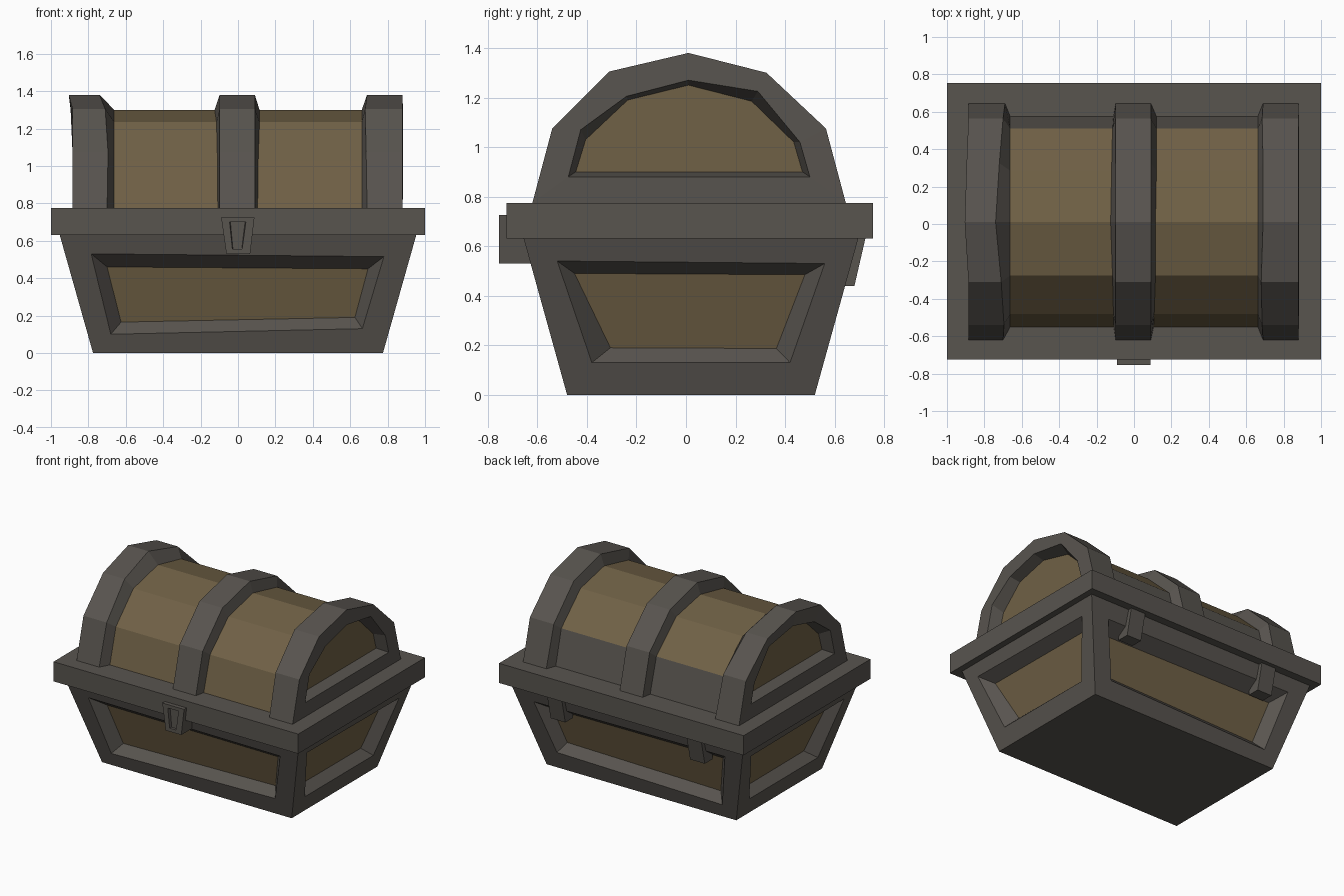
import bpy, bmesh

if "Cube" in bpy.data.objects:
    bpy.data.objects.remove(bpy.data.objects["Cube"])


def material(name, rgb):
    m = bpy.data.materials.new(name)
    m.diffuse_color = (*rgb, 1)
    m.use_nodes = True
    m.node_tree.nodes["Principled BSDF"].inputs["Base Color"].default_value = m.diffuse_color
    return m


GREY = material("dark iron grey", (0.098, 0.089, 0.078))
BROWN = material("wood brown", (0.162, 0.119, 0.061))


def finish(bm, name):
    bmesh.ops.remove_doubles(bm, verts=bm.verts, dist=0.0005)
    bmesh.ops.recalc_face_normals(bm, faces=bm.faces)
    me = bpy.data.meshes.new(name)
    bm.to_mesh(me)
    bm.free()
    me.materials.append(GREY)
    me.materials.append(BROWN)
    ob = bpy.data.objects.new(name, me)
    bpy.context.collection.objects.link(ob)
    return ob


def loft(bm, rings, start=None, end=None):
    """Bridge closed rings; start / end give the material of the caps, None leaves them open."""
    vs = [[bm.verts.new(p) for p in r] for r in rings]
    n = len(rings[0])
    for a, b in zip(vs, vs[1:]):
        for i in range(n):
            j = (i + 1) % n
            bm.faces.new((a[i], a[j], b[j], b[i]))
    for ring, mat in ((vs[0], start), (vs[-1], end)):
        if mat is not None:
            bm.faces.new(ring).material_index = mat


def at_x(profile, xs):
    if not isinstance(xs, (list, tuple)):
        xs = [xs] * len(profile)
    return [(x, y, z) for x, (y, z) in zip(xs, profile)]


# --- Base: tapered box with a recessed wooden panel on each side
H, YC = 0.63, 0.02
bx0, bx1, by0, by1 = 0.775, 0.953, 0.50, 0.675
DEPTH = 0.08


def side(bm, along_x, sign, outer, inner):
    h0, h1 = (bx0, bx1) if along_x else (by0, by1)    # half widths
    d0, d1 = (by0, by1) if along_x else (bx0, bx1)    # distance from centre

    def place(pts, push=0):
        out = []
        for u, z in pts:
            d = sign * (d0 + (d1 - d0) * z / H - push)
            out.append((u, YC + d, z) if along_x else (d, YC + u, z))
        return out
    frame = [(-h1, H), (h1, H), (h0, 0), (-h0, 0)]
    loft(bm, [place(frame), place(outer), place(inner, DEPTH)], end=1)


bm = bmesh.new()
for s in (-1, 1):
    side(bm, True, s,
         [(-0.785, 0.53), (0.78, 0.515), (0.665, 0.13), (-0.68, 0.10)],
         [(-0.70, 0.46), (0.695, 0.45), (0.625, 0.19), (-0.625, 0.165)])
    side(bm, False, s,
         [(-0.54, 0.54), (0.54, 0.53), (0.40, 0.13), (-0.40, 0.13)],
         [(-0.47, 0.49), (0.46, 0.485), (0.345, 0.187), (-0.325, 0.19)])
for z, hx, hy in ((0, bx0, by0), (H, bx1, by1)):
    bm.faces.new([bm.verts.new((sx * hx, YC + sy * hy, z))
                  for sx, sy in ((-1, -1), (1, -1), (1, 1), (-1, 1))])
finish(bm, "base")

# --- Rim between base and lid
bm = bmesh.new()
loft(bm, [[(-1, -0.725, z), (1, -0.725, z), (1, 0.755, z), (-1, 0.755, z)]
          for z in (0.63, 0.775)], 0, 0)
finish(bm, "rim")

# --- Lid profiles (y, z), front to back
BAND = [(-0.62, 0.775), (-0.54, 1.075), (-0.31, 1.305), (0.01, 1.38),
        (0.325, 1.30), (0.565, 1.075), (0.645, 0.775)]
BARREL = [(-0.55, 0.775), (-0.48, 1.03), (-0.275, 1.235), (0.01, 1.30),
          (0.285, 1.24), (0.51, 1.03), (0.575, 0.775)]
HOLE = [(-0.475, 0.88), (-0.425, 1.07), (-0.24, 1.205), (0.01, 1.27),
        (0.29, 1.225), (0.46, 1.02), (0.50, 0.88)]
PANEL = [(-0.445, 0.90), (-0.405, 1.03), (-0.235, 1.19), (0.01, 1.25),
         (0.265, 1.185), (0.435, 1.02), (0.47, 0.90)]

# Wooden barrel, lowest back strip is metal
bm = bmesh.new()
loft(bm, [at_x(BARREL, -0.69), at_x(BARREL, 0.69)], 0, 0)
bm.faces.ensure_lookup_table()
for i, f in enumerate(bm.faces):
    f.material_index = 1 if i < 5 else 0
finish(bm, "lid_barrel")

# End bands with recessed wooden end panels
ends = {
    "lid_band_left": (-1, [-0.70, -0.695, -0.71, -0.74, -0.72, -0.70, -0.69],
                      [-0.885, -0.885, -0.885, -0.905, -0.895, -0.885, -0.885]),
    "lid_band_right": (1, [0.69, 0.685, 0.68, 0.69, 0.69, 0.685, 0.69], 0.88),
}
for name, (s, edge, face) in ends.items():
    bm = bmesh.new()
    loft(bm, [at_x(BARREL, s * 0.662), at_x(BAND, edge), at_x(BAND, face),
              at_x(HOLE, s * 0.882), at_x(PANEL, s * 0.80)], 0, 1)
    finish(bm, name)

# Centre band
bm = bmesh.new()
loft(bm, [at_x(BARREL, [-0.108, -0.11, -0.115, -0.125, -0.12, -0.115, -0.11]),
          at_x(BAND, -0.098), at_x(BAND, 0.09),
          at_x(BARREL, [0.105, 0.108, 0.115, 0.115, 0.12, 0.12, 0.12])], 0, 0)
finish(bm, "lid_band_centre")

# --- Latch with a recessed keyhole plate
bm = bmesh.new()


def at_y(pts, y):
    return [(x, y, z) for x, z in pts]


body = [(-0.09, 0.725), (0.088, 0.725), (0.065, 0.53), (-0.062, 0.53)]
hole = [(-0.045, 0.70), (0.042, 0.70), (0.022, 0.555), (-0.03, 0.555)]
loft(bm, [at_y(body, -0.60), at_y(body, -0.755), at_y(hole, -0.755),
          at_y([(x * 0.9, z) for x, z in hole], -0.735)], 0, 0)
finish(bm, "latch")

# --- Back hinges
for s, name in ((-1, "hinge_left"), (1, "hinge_right")):
    bm = bmesh.new()
    prof = [(0.59, 0.44), (0.68, 0.44), (0.725, 0.635), (0.59, 0.635)]
    loft(bm, [at_x(prof, s * 0.57 - 0.06), at_x(prof, s * 0.57 + 0.06)], 0, 0)
    finish(bm, name)
